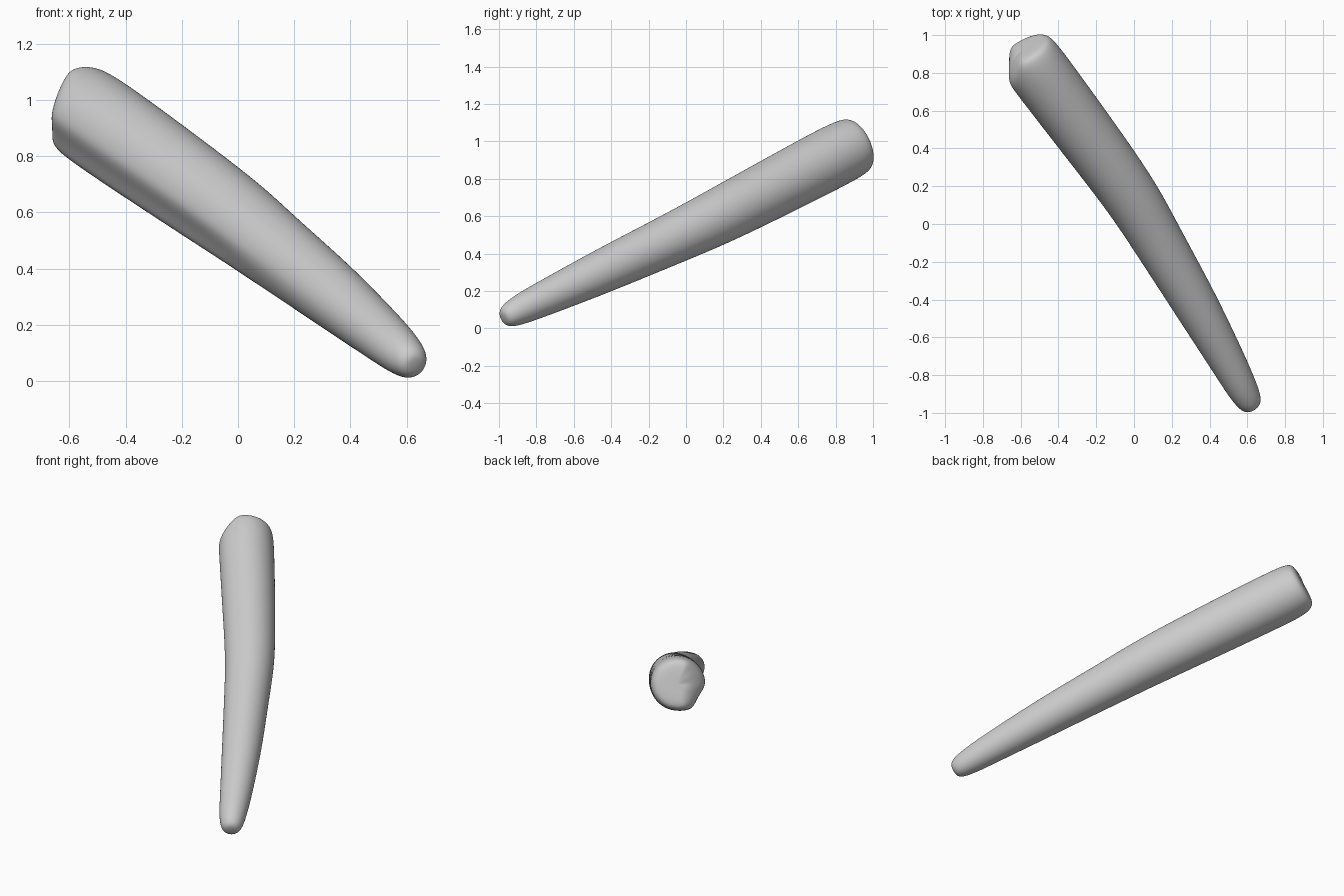
import bpy, bmesh, math
from mathutils import Vector

if "Cube" in bpy.data.objects:
    bpy.data.objects.remove(bpy.data.objects["Cube"])

# Frame of the slanted rod: along the axis, sideways, upwards
ORIGIN = Vector((0, 0, 0.53))
AXIS = Vector((0.476, -0.792, -0.381)).normalized()
SIDE = Vector((0.857, 0.515, 0)).normalized()
UP = SIDE.cross(AXIS).normalized()
if UP.z < 0:
    UP = -UP
SIDES = 32

# Stations from thick to thin end: distance, side offset, up offset, radius, flatness
STATIONS = [
    (-1.192, -0.025, 0.006, 0.060, 1.0),
    (-1.190, -0.025, 0.006, 0.120, 1.0),
    (-1.175, -0.024, 0.006, 0.149, 1.0),
    (-1.130, -0.022, 0.006, 0.162, 1.0),
    (-1.000, -0.013, 0.006, 0.167, 1.0),
    (-0.650, 0.020, 0.003, 0.162, 1.0),
    (-0.250, 0.056, 0.000, 0.153, 1.0),
    (-0.050, 0.064, 0.000, 0.145, 0.9),
    (0.130, 0.063, 0.000, 0.137, 0.6),
    (0.380, 0.062, 0.003, 0.127, 0.3),
    (0.630, 0.060, 0.005, 0.117, 0.1),
    (1.000, 0.049, 0.007, 0.093, 0.0),
    (1.120, 0.042, 0.007, 0.083, 0.0),
    (1.205, 0.040, 0.005, 0.070, 0.0),
    (1.245, 0.038, 0.004, 0.052, 0.0),
    (1.258, 0.038, 0.004, 0.025, 0.0),
]


def section_scale(a, flat):
    """Round section with one planed flat on the lower side and a soft ridge beside it."""
    d = a - math.radians(210)
    cut = 0.9 / max(math.cos(d), 0.1)
    ridge = 0.05 * math.exp(-((math.degrees(a) - 242) / 18) ** 2)
    return 1 + flat * (min(1.0, cut) - 1 + ridge)


# Loft the rings
bm = bmesh.new()
rings = []
for s, cu, cv, r, flat in STATIONS:
    ring = []
    bevel = min(1.0, max(0.0, (-1.05 - s) / 0.1))
    for i in range(SIDES):
        a = 2 * math.pi * i / SIDES
        k = r * section_scale(a, flat)
        u, v = k * math.cos(a), k * math.sin(a)
        # slanted chamfer on one side of the thick end
        along = s + bevel * 0.9 * max(0.0, -u - 0.05)
        ring.append(bm.verts.new(ORIGIN + AXIS * along + SIDE * (cu + u) + UP * (cv + v)))
    rings.append(ring)

for lo, hi in zip(rings, rings[1:]):
    for i in range(SIDES):
        j = (i + 1) % SIDES
        bm.faces.new((lo[i], lo[j], hi[j], hi[i]))
bm.faces.new(rings[0])
bm.faces.new(rings[-1])
bmesh.ops.recalc_face_normals(bm, faces=bm.faces)
for f in bm.faces:
    f.smooth = True

mesh = bpy.data.meshes.new("tapered_rod")
bm.to_mesh(mesh)
bm.free()
rod = bpy.data.objects.new("tapered_rod", mesh)
bpy.context.collection.objects.link(rod)
sub = rod.modifiers.new("smooth", 'SUBSURF')
sub.levels = sub.render_levels = 2
